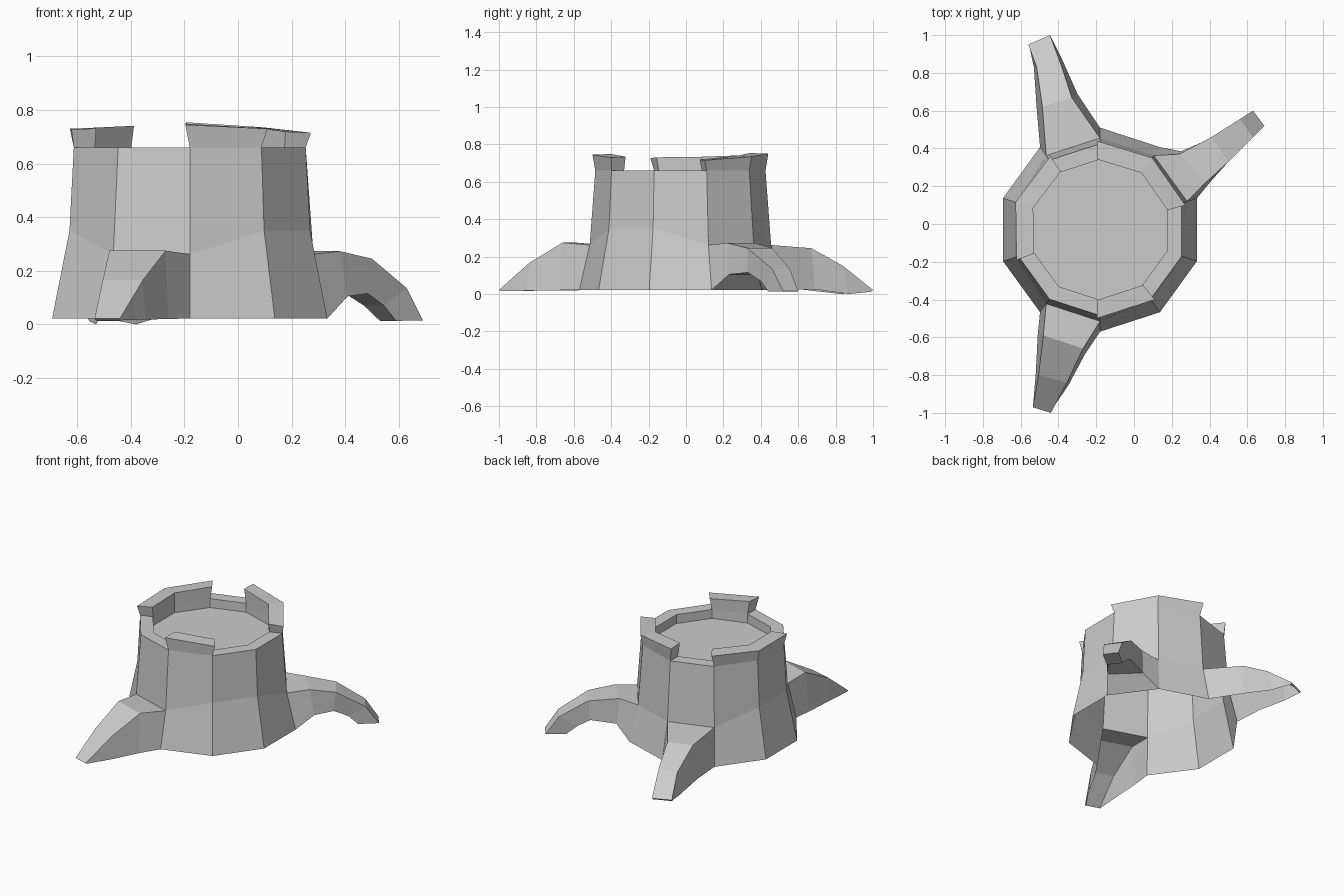
import bpy, bmesh, math

if "Cube" in bpy.data.objects:
    bpy.data.objects.remove(bpy.data.objects["Cube"])

CX, CY, N = -0.18, -0.03, 10


def ring_point(deg, r, z):
    a = math.radians(deg)
    return (CX + r * math.cos(a), CY + r * math.sin(a), z)


def make_object(name, bm):
    bmesh.ops.recalc_face_normals(bm, faces=bm.faces)
    me = bpy.data.meshes.new(name)
    bm.to_mesh(me)
    bm.free()
    ob = bpy.data.objects.new(name, me)
    bpy.context.collection.objects.link(ob)
    return ob


# Trunk: ten-sided, open underneath, with a sunken top.
# The middle ring dips wherever a root leaves the trunk.
angles = [18 + 36 * i for i in range(N)]
root_sides = (0, 2, 6)          # wall segments replaced by roots
dipped = {s + d for s in root_sides for d in (0, 1)}
bm = bmesh.new()
mid_pts = [ring_point(a, 0.485, 0.262) if i in dipped else ring_point(a, 0.472, 0.35)
           for i, a in enumerate(angles)]
low_pts = [ring_point(a, 0.54, 0.022) for a in angles]
rings = [[bm.verts.new(p) for p in low_pts], [bm.verts.new(p) for p in mid_pts]]
for r, z in ((0.455, 0.66), (0.372, 0.66), (0.372, 0.6)):
    rings.append([bm.verts.new(ring_point(a, r, z)) for a in angles])
for k in range(len(rings) - 1):
    for i in range(N):
        if k == 0 and i in root_sides:
            continue
        j = (i + 1) % N
        bm.faces.new((rings[k][i], rings[k][j], rings[k + 1][j], rings[k + 1][i]))
bm.faces.new(rings[-1])
make_object("trunk", bm)


# Raised rim blocks: start angle and top heights at each corner
def rim_block(name, start, heights):
    bm = bmesh.new()
    sections = []
    last = len(heights) - 1
    for i, h in enumerate(heights):
        a = start + 36 * i
        lean = -2 if i == 0 else (2 if i == last else 0)
        sections.append([bm.verts.new(p) for p in (
            ring_point(a, 0.455, 0.66), ring_point(a + lean, 0.470, h),
            ring_point(a + lean, 0.372, h + 0.004), ring_point(a, 0.372, 0.66))])
    for s, t in zip(sections, sections[1:]):
        for k in range(4):
            m = (k + 1) % 4
            bm.faces.new((s[k], t[k], t[m], s[m]))
    bm.faces.new(sections[0])
    bm.faces.new(sections[-1])
    make_object(name, bm)


rim_block("rim_block_back", 18, (0.715, 0.735, 0.75))
rim_block("rim_block_left", 126, (0.737, 0.73, 0.727))
rim_block("rim_block_front", 270, (0.745, 0.73))


# Roots: each section is (top_a, top_b, top_z, low_a, low_b, low_z)
def root(name, side, sections, underside):
    bm = bmesh.new()
    i, j = side, (side + 1) % N
    loops = [(low_pts[i], mid_pts[i], mid_pts[j], low_pts[j])]
    for ta, tb, tz, la, lb, lz in sections:
        loops.append(((*la, lz), (*ta, tz), (*tb, tz), (*lb, lz)))
    loops = [[bm.verts.new(p) for p in loop] for loop in loops]
    for s, t in zip(loops, loops[1:]):
        for k in range(4 if underside else 3):
            m = (k + 1) % 4
            bm.faces.new((s[k], t[k], t[m], s[m]))
    bm.faces.new(loops[-1])
    make_object(name, bm)


# Arching root on the right
root("root_right", 0, [
    ((0.38, 0.22), (0.24, 0.37), 0.273, (0.41, 0.23), (0.25, 0.385), 0.105),
    ((0.50, 0.33), (0.41, 0.46), 0.245, (0.485, 0.33), (0.40, 0.45), 0.115),
    ((0.63, 0.46), (0.56, 0.555), 0.135, (0.545, 0.40), (0.47, 0.49), 0.07),
    ((0.69, 0.52), (0.63, 0.60), 0.015, (0.59, 0.44), (0.53, 0.52), 0.013),
], True)

# Ground-hugging root at the back
root("root_back", 2, [
    ((-0.33, 0.67), (-0.485, 0.62), 0.245, (-0.30, 0.69), (-0.515, 0.61), 0.025),
    ((-0.385, 0.84), (-0.515, 0.83), 0.15, (-0.38, 0.87), (-0.53, 0.83), 0.0),
    ((-0.445, 1.0), (-0.56, 0.95), 0.022, (-0.445, 0.99), (-0.555, 0.945), 0.012),
], False)

# Ground-hugging root at the front
root("root_front", 6, [
    ((-0.48, -0.59), (-0.27, -0.66), 0.275, (-0.51, -0.59), (-0.26, -0.69), 0.02),
    ((-0.505, -0.80), (-0.355, -0.84), 0.165, (-0.52, -0.79), (-0.345, -0.85), 0.018),
    ((-0.535, -0.97), (-0.44, -1.0), 0.022, (-0.53, -0.96), (-0.44, -0.99), 0.015),
], False)
